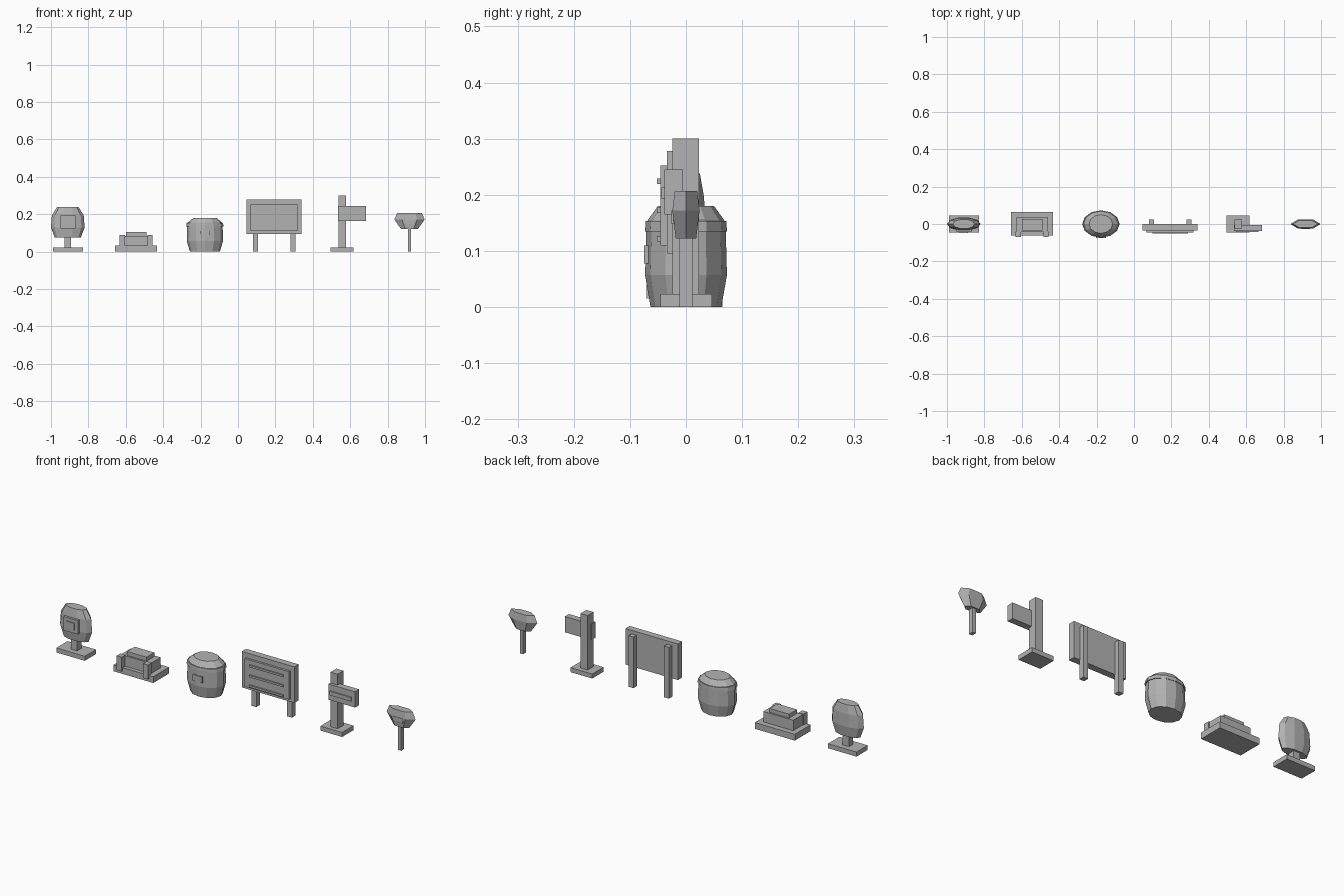
import bpy, bmesh
from math import sin, cos, tau

cube = bpy.data.objects.get("Cube")
if cube:
    bpy.data.objects.remove(cube, do_unlink=True)

grey = bpy.data.materials.new("plain_grey")
grey.use_nodes = True
grey.diffuse_color = (0.45, 0.45, 0.45, 1)
grey.node_tree.nodes["Principled BSDF"].inputs["Base Color"].default_value = (0.45, 0.45, 0.45, 1)


def finish(name, bm):
    bmesh.ops.recalc_face_normals(bm, faces=bm.faces)
    mesh = bpy.data.meshes.new(name)
    bm.to_mesh(mesh)
    bm.free()
    mesh.materials.append(grey)
    obj = bpy.data.objects.new(name, mesh)
    bpy.context.collection.objects.link(obj)
    return obj


def box(name, xs, ys, zs):
    """Box between the given limits on each axis."""
    bm = bmesh.new()
    bmesh.ops.create_cube(bm, size=1)
    for v in bm.verts:
        v.co = [(lo + hi) / 2 + c * (hi - lo) for c, (lo, hi) in zip(v.co, (xs, ys, zs))]
    return finish(name, bm)


def plate(name, x, width, ys, zs):
    return box(name, (x - width / 2, x + width / 2), ys, zs)


def loft(name, x, sides, rings):
    """Faceted oval body through rings of (height, half width, half depth)."""
    bm = bmesh.new()
    loops = [[bm.verts.new((x + rx * cos(tau * i / sides), ry * sin(tau * i / sides), z))
              for i in range(sides)] for z, rx, ry in rings]
    for a, b in zip(loops, loops[1:]):
        for i in range(sides):
            j = (i + 1) % sides
            bm.faces.new((a[i], a[j], b[j], b[i]))
    bm.faces.new(loops[0])
    bm.faces.new(loops[-1])
    return finish(name, bm)


# Rounded box on a short pedestal
X = -0.91
plate("pedestal_base", X, 0.16, (-0.045, 0.045), (0, 0.023))
plate("pedestal_post", X, 0.035, (-0.017, 0.017), (0.023, 0.09))
loft("pedestal_body", X, 10, [(0.077, 0.07, 0.028), (0.13, 0.09, 0.036),
                              (0.195, 0.085, 0.034), (0.238, 0.058, 0.026)])
plate("pedestal_panel", X, 0.08, (-0.044, -0.02), (0.123, 0.193))
plate("pedestal_inner_panel", X, 0.046, (-0.049, -0.044), (0.14, 0.176))

# Low stepped block with two front stubs
X = -0.545
plate("block_base", X, 0.224, (-0.062, 0.065), (0, 0.032))
plate("block_body", X, 0.168, (-0.043, 0.037), (0.032, 0.085))
plate("block_cap", X, 0.11, (-0.034, 0.028), (0.085, 0.105))
for side, s in (("right", -1), ("left", 1)):
    plate("block_stub_" + side, X + s * 0.074, 0.028, (-0.07, -0.04), (0.015, 0.088))

# Barrel with a raised band
X = -0.177
loft("barrel_body", X, 12, [(0, 0.08, 0.063), (0.057, 0.097, 0.073), (0.135, 0.095, 0.071),
                            (0.155, 0.092, 0.068), (0.18, 0.063, 0.05)])
loft("barrel_band", X, 12, [(0.135, 0.1, 0.073), (0.153, 0.097, 0.072)])
plate("barrel_plate", X, 0.052, (-0.0745, -0.06), (0.078, 0.11))

# Notice board on two posts
X = 0.193
plate("notice_board", X, 0.295, (-0.034, 0), (0.095, 0.278))
plate("notice_panel", X, 0.25, (-0.045, -0.034), (0.11, 0.252))
for i in range(3):
    z = 0.224 - 0.051 * i
    plate(f"notice_strip_{i + 1}", X, 0.19, (-0.052, -0.045), (z - 0.005, z + 0.005))
for side, s in (("right", -1), ("left", 1)):
    plate("notice_post_" + side, X + s * 0.1, 0.027, (-0.005, 0.023), (0, 0.26))

# Signpost with one arm
plate("sign_base", 0.556, 0.122, (-0.045, 0.046), (0, 0.023))
plate("sign_post", 0.557, 0.04, (-0.024, 0.023), (0.023, 0.3))
plate("sign_arm", 0.61, 0.15, (-0.038, -0.005), (0.165, 0.245))
plate("sign_strip", 0.605, 0.12, (-0.044, -0.038), (0.193, 0.213))

# Small faceted marker on a thin post
X = 0.917
plate("marker_post", X, 0.018, (-0.012, 0.012), (0, 0.13))
loft("marker_head", X, 6, [(0.122, 0.046, 0.021), (0.172, 0.081, 0.028), (0.207, 0.066, 0.023)])
plate("marker_plate", X, 0.05, (-0.026, -0.015), (0.148, 0.172))
